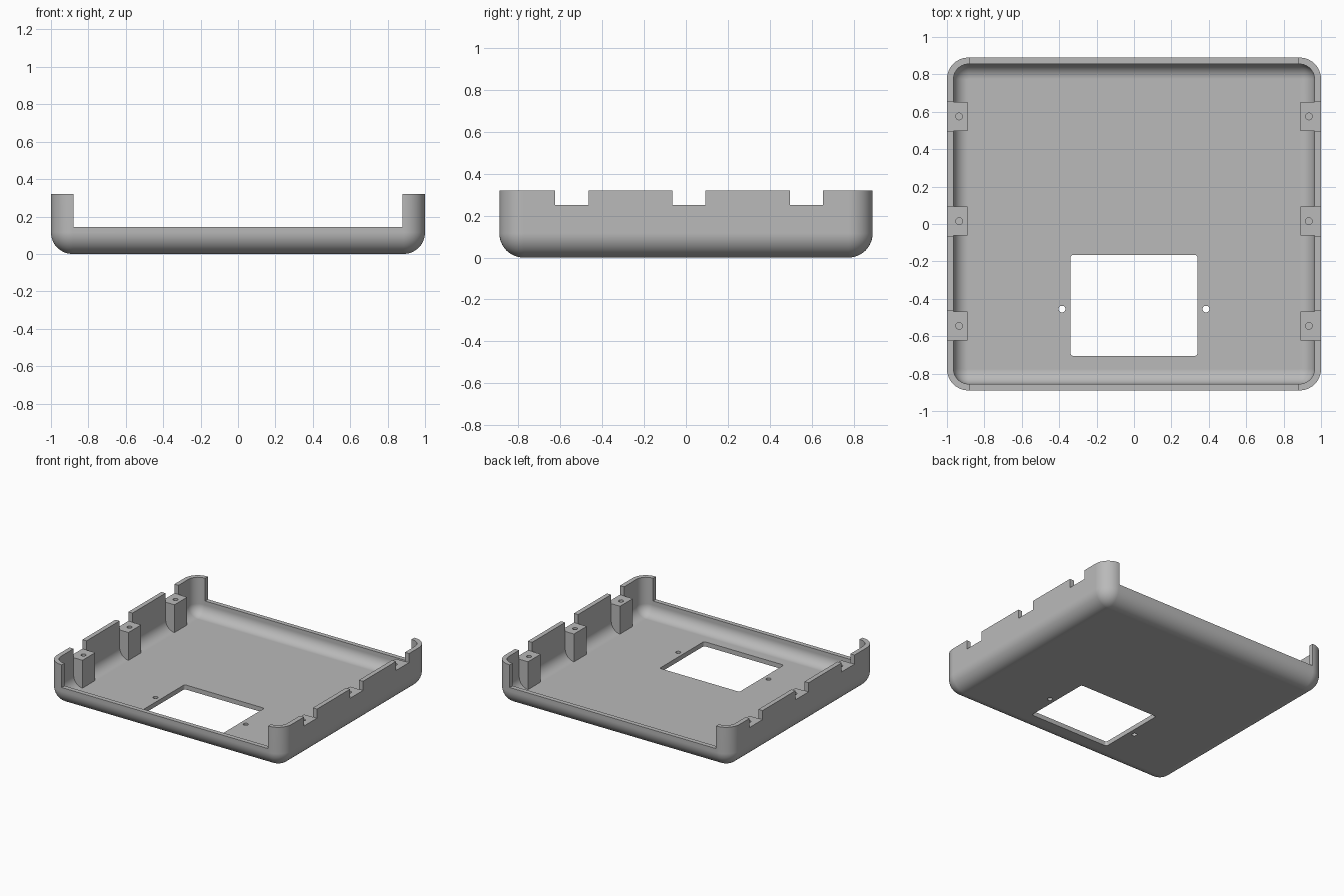
import bpy, bmesh
from math import cos, sin, pi, radians
from mathutils import Vector

if "Cube" in bpy.data.objects:
    bpy.data.objects.remove(bpy.data.objects["Cube"], do_unlink=True)

HX, HY, TOP = 1.0, 0.89, 0.32      # outer half sizes and rim height
R, WALL = 0.115, 0.035             # edge radius and wall thickness
POST_Y = (-0.545, 0.015, 0.575)
POST_W, POST_TOP = 0.155, 0.25

grey = bpy.data.materials.new("plain grey")
grey.use_nodes = True
colour = (0.49, 0.49, 0.49, 1)
grey.diffuse_color = colour
grey.node_tree.nodes["Principled BSDF"].inputs["Base Color"].default_value = colour


def finish(name, bm):
    bmesh.ops.recalc_face_normals(bm, faces=bm.faces)
    mesh = bpy.data.meshes.new(name)
    bm.to_mesh(mesh)
    bm.free()
    mesh.materials.append(grey)
    obj = bpy.data.objects.new(name, mesh)
    bpy.context.collection.objects.link(obj)
    return obj


def loft(name, hx, hy, radius, rings, centre=(0, 0), seg=10):
    """Stack rounded rectangles, each given as (inset, height)."""
    bm = bmesh.new()
    loops = []
    for inset, z in rings:
        r = max(radius - inset, 0.0008)
        loop = []
        for k, (sx, sy) in enumerate(((1, 1), (-1, 1), (-1, -1), (1, -1))):
            for i in range(seg + 1):
                a = pi / 2 * (k + i / seg)
                loop.append(bm.verts.new((
                    centre[0] + sx * (hx - inset - r) + r * cos(a),
                    centre[1] + sy * (hy - inset - r) + r * sin(a), z)))
        loops.append(loop)
    for a, b in zip(loops, loops[1:]):
        for i in range(len(a)):
            j = (i + 1) % len(a)
            bm.faces.new((a[i], a[j], b[j], b[i]))
    bm.faces.new(loops[0])
    bm.faces.new(loops[-1])
    return finish(name, bm)


def prism(name, points, y, width):
    """Extrude an x-z outline along y."""
    bm = bmesh.new()
    face = bm.faces.new([bm.verts.new((x, y - width / 2, z)) for x, z in points])
    ext = bmesh.ops.extrude_face_region(bm, geom=[face])
    verts = [v for v in ext["geom"] if isinstance(v, bmesh.types.BMVert)]
    bmesh.ops.translate(bm, verts=verts, vec=Vector((0, width, 0)))
    return finish(name, bm)


def box(name, x0, x1, z0, z1, y, width):
    return prism(name, ((x0, z0), (x1, z0), (x1, z1), (x0, z1)), y, width)


def drill(name, x, y, z0, z1, r=0.018):
    return loft(name, r, r, r * 0.98, ((0, z0), (0, z1)), (x, y), 6)


def combine(target, tool, operation):
    tool.hide_render = True
    mod = target.modifiers.new(tool.name, "BOOLEAN")
    mod.operation, mod.solver, mod.object = operation, "EXACT", tool
    bpy.context.view_layer.objects.active = target
    bpy.ops.object.modifier_apply(modifier=mod.name)
    bpy.data.objects.remove(tool, do_unlink=True)


def fillet(r, steps=12):
    """Quarter round from the flat floor up to the wall."""
    return [(R - r * sin(pi / 2 * i / steps), R - r * cos(pi / 2 * i / steps))
            for i in range(steps + 1)]


# Tray: outer skin up to the rim, inner skin back down to the floor
rings = fillet(R) + [(0, TOP), (WALL, TOP)] + fillet(R - WALL)[::-1]
tray = loft("tray_shell", HX, HY, R, rings)

# Screw posts standing against the side walls, then the notches above them
outline = ((0.89, 0.28), (0.98, 0.28), (0.98, 0.12), (0.95, 0.045), (0.89, 0.02))
for side in (-1, 1):
    for y in POST_Y:
        points = [(side * x, z) for x, z in outline]
        combine(tray, prism("screw_post", points, y, POST_W), "UNION")
for side in (-1, 1):
    for y in POST_Y:
        combine(tray, box("notch", side * 0.86, side * 1.1, POST_TOP, 0.5, y,
                          POST_W + 0.003), "DIFFERENCE")
        combine(tray, drill("post_hole", side * 0.935, y, 0.1, 0.4), "DIFFERENCE")

# Low front and back walls between the tall corners
combine(tray, box("end_opening", -0.88, 0.88, 0.145, 0.5, 0, 2.2), "DIFFERENCE")

# Window in the floor with a fixing hole on each side
combine(tray, loft("window", 0.34, 0.27, 0.016, ((0, -0.1), (0, 0.1)),
                   (0, -0.435), 5), "DIFFERENCE")
for side in (-1, 1):
    combine(tray, drill("fixing_hole", side * 0.385, -0.455, -0.1, 0.1), "DIFFERENCE")

# Smooth rounds with crisp edges
bpy.ops.object.select_all(action="DESELECT")
tray.select_set(True)
bpy.context.view_layer.objects.active = tray
bpy.ops.object.shade_smooth_by_angle(angle=radians(30))
weighted = tray.modifiers.new("weighted_normals", "WEIGHTED_NORMAL")
weighted.keep_sharp = True
